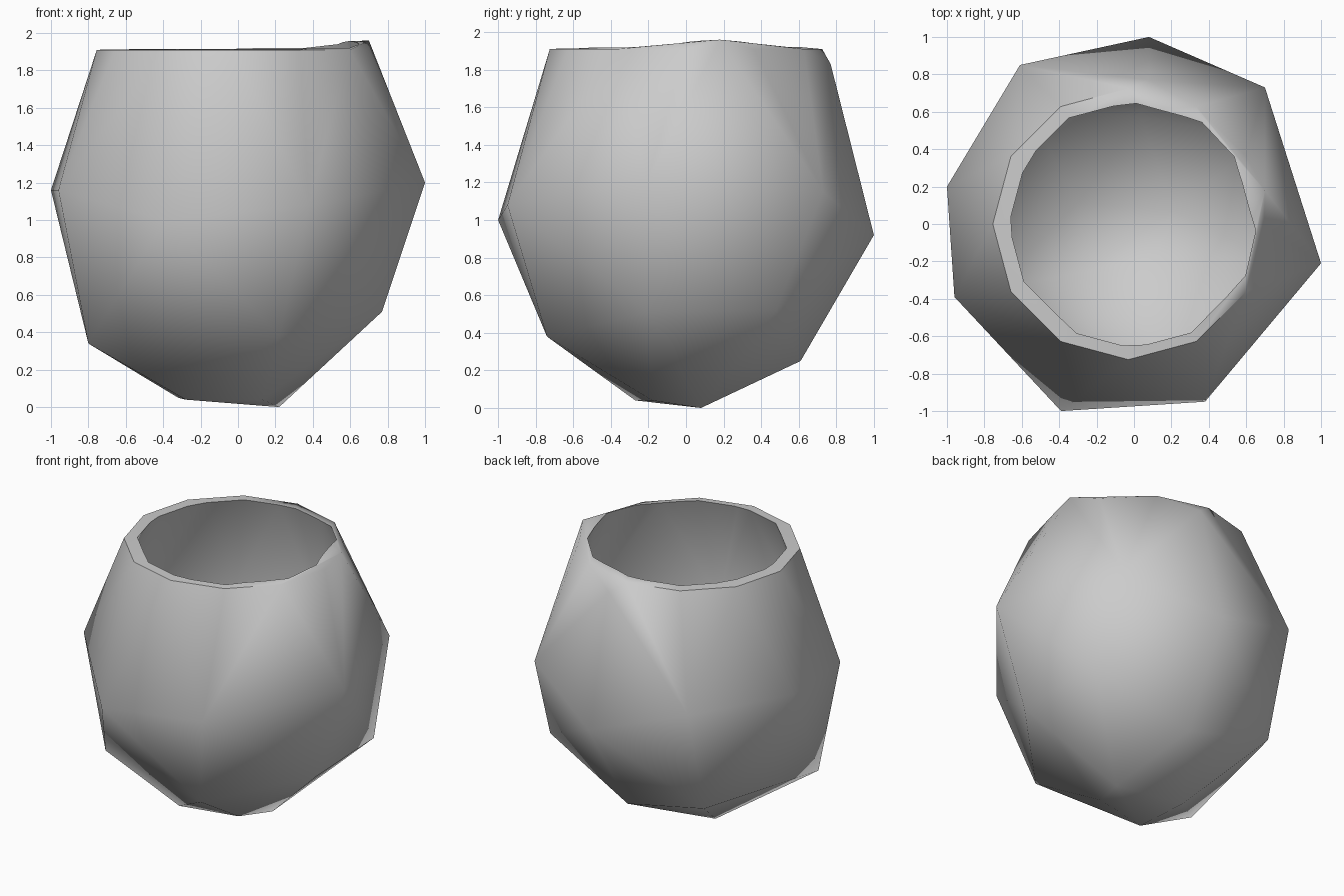
import bpy
import bmesh
from math import cos, sin, tau, radians
from mathutils import Vector

default_cube = bpy.data.objects.get("Cube")
if default_cube:
    bpy.data.objects.remove(default_cube, do_unlink=True)

# One plain clay colour
clay = bpy.data.materials.new("grey clay")
clay.use_nodes = True
grey = (0.6, 0.6, 0.6, 1)
clay.diffuse_color = grey
clay.node_tree.nodes["Principled BSDF"].inputs["Base Color"].default_value = grey


def circle(radius, height, sides, shift=0.0):
    """Evenly spaced points round a level circle, shifted along x."""
    angles = [tau * index / sides for index in range(sides)]
    return [Vector((shift + radius * cos(a), radius * sin(a), height)) for a in angles]


def hull_object(name, points):
    """Convex faceted solid wrapped round a set of points."""
    bm = bmesh.new()
    for point in points:
        bm.verts.new(point)
    hull = bmesh.ops.convex_hull(bm, input=bm.verts)
    unused = {v for v in hull["geom_interior"] + hull["geom_unused"]
              if isinstance(v, bmesh.types.BMVert)}
    bmesh.ops.delete(bm, geom=list(unused), context="VERTS")
    bmesh.ops.dissolve_limit(bm, angle_limit=radians(1), verts=bm.verts, edges=bm.edges)
    bmesh.ops.recalc_face_normals(bm, faces=bm.faces)
    mesh = bpy.data.meshes.new(name)
    bm.to_mesh(mesh)
    bm.free()
    mesh.materials.append(clay)
    thing = bpy.data.objects.new(name, mesh)
    bpy.context.collection.objects.link(thing)
    return thing


# Uneven belly, shoulder of the base, and pointed underside
belly = [(.08, 1, .92), (.7, .73, 1.15), (1, -.21, 1.2), (.38, -.95, 1.08),
         (-.39, -1, 1), (-.96, -.39, 1.16), (-1, .2, 1.16), (-.61, .85, 1.15)]
base = [(.04, .61, .25), (.75, .48, .52), (.77, -.2, .51), (.22, -.74, .38),
        (-.8, -.37, .34), (-.6, .65, .4)]
underside = [(.22, .08, 0), (.13, -.18, .04), (-.28, -.27, .04), (-.32, .12, .05)]
body = [Vector(point) for point in belly + base + underside]

# Rim with one raised corner and a dip at the back
rim = circle(.725, 1.91, 12, -.03)
corners = [Vector((.7, .18, 1.96)), Vector((.08, .77, 1.83))]
pot = hull_object("pot_body", body + rim + corners)

# Hollow follows the outer wall and passes out through the mouth
centre = Vector((0, 0, 1))
lining = [centre + (point - centre) * .94 for point in body]
hollow = hull_object("hollow_cutter", lining + circle(.59, 2.1, 12))
hollow.hide_render = True

cut = pot.modifiers.new("hollow", "BOOLEAN")
cut.operation = "DIFFERENCE"
cut.solver = "EXACT"
cut.object = hollow
bpy.ops.object.select_all(action="DESELECT")
pot.select_set(True)
bpy.context.view_layer.objects.active = pot
bpy.ops.object.modifier_apply(modifier=cut.name)
bpy.data.objects.remove(hollow, do_unlink=True)

# Soft shading over the facets, crisp lip
bpy.ops.object.shade_smooth_by_angle(angle=radians(58))
